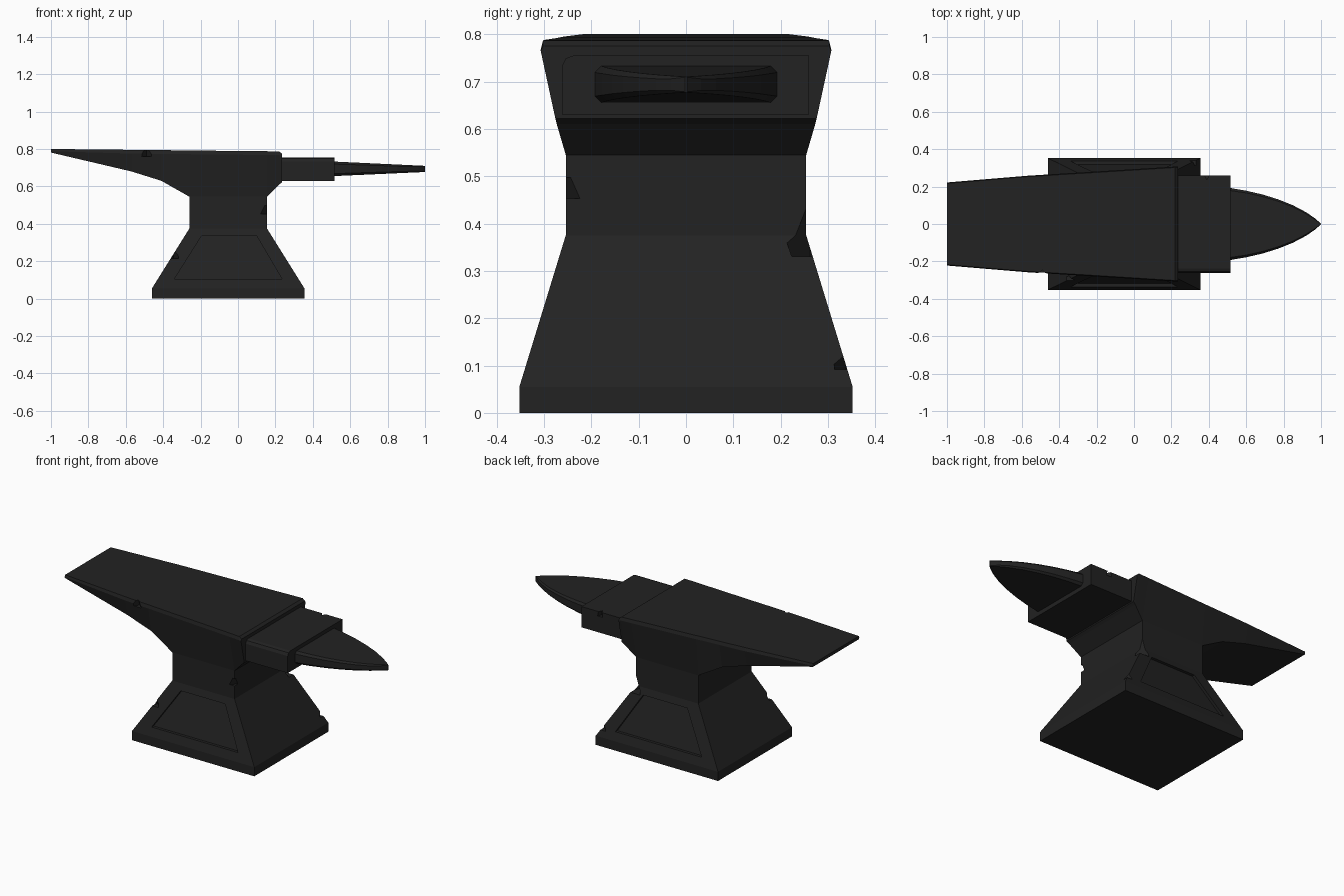
import bpy, bmesh
from mathutils import Vector

if "Cube" in bpy.data.objects:
    bpy.data.objects.remove(bpy.data.objects["Cube"])

iron = bpy.data.materials.new("dark_iron")
iron.diffuse_color = (0.016, 0.016, 0.016, 1)
iron.use_nodes = True
iron.node_tree.nodes["Principled BSDF"].inputs["Base Color"].default_value = iron.diffuse_color


def loft(name, rings):
    """Closed solid through rings of equal point count."""
    bm = bmesh.new()
    vs = [[bm.verts.new(p) for p in r] for r in rings]
    n = len(vs[0])
    for a, b in zip(vs, vs[1:]):
        for i in range(n):
            j = (i + 1) % n
            bm.faces.new((a[i], a[j], b[j], b[i]))
    bm.faces.new(vs[0])
    bm.faces.new(vs[-1])
    bmesh.ops.recalc_face_normals(bm, faces=bm.faces)
    me = bpy.data.meshes.new(name)
    bm.to_mesh(me)
    bm.free()
    ob = bpy.data.objects.new(name, me)
    bpy.context.collection.objects.link(ob)
    me.materials.append(iron)
    return ob


def cut(ob, cutter):
    """Subtract the cutter, apply, and remove it."""
    cutter.hide_render = True
    m = ob.modifiers.new("cut", 'BOOLEAN')
    m.operation = 'DIFFERENCE'
    m.solver = 'EXACT'
    m.object = cutter
    bpy.context.view_layer.objects.active = ob
    bpy.ops.object.modifier_apply(modifier=m.name)
    bpy.data.objects.remove(cutter)


def chip(ob, pos, size):
    """Small faceted nick knocked out of an edge."""
    x, y, z = pos
    a, b, c = size
    bm = bmesh.new()
    bmesh.ops.create_cone(bm, cap_ends=True, segments=4, radius1=1, radius2=0.35, depth=2)
    for v in bm.verts:
        v.co = Vector((x + v.co.x * a, y + v.co.y * b, z + v.co.z * c))
    me = bpy.data.meshes.new("chip_cutter")
    bm.to_mesh(me)
    bm.free()
    c_ob = bpy.data.objects.new("chip_cutter", me)
    bpy.context.collection.objects.link(c_ob)
    cut(ob, c_ob)


def rect(x0, x1, w, z):
    return [(x0, -w, z), (x1, -w, z), (x1, w, z), (x0, w, z)]


# Base and waist
base = loft("base", [rect(-.46, .355, .352, 0), rect(-.46, .355, .352, .055),
                     rect(-.26, .155, .254, .375), rect(-.26, .155, .254, .545)])

# Recessed trapezoid panels on front and back of the base
panel = [(-.34, .105), (.235, .105), (.10, .335), (-.195, .335)]
for s in (-1, 1):
    def ring(off):
        return [(x, s * (.352 - (z - .055) * .306 + off), z) for x, z in panel]
    cut(base, loft("panel_cutter", [ring(.1), ring(-.018)]))

# Face and heel: x, half width, top z, band depth, bottom half width, bottom z
stations = [(-1, .222, .80, .012, .218, .781), (-.57, .258, .7955, .02, .237, .68),
            (-.41, .268, .794, .02, .243, .63), (-.26, .277, .792, .02, .254, .545),
            (.155, .303, .788, .02, .254, .545), (.22, .307, .787, .02, .273, .61),
            (.235, .307, .775, .01, .276, .622)]
body = loft("face_and_heel", [
    [(x, -wb, zb), (x, -w, zt - d), (x, -w + .005, zt),
     (x, w - .005, zt), (x, w, zt - d), (x, wb, zb)]
    for x, w, zt, d, wb, zb in stations])


def octo(x, w, z0, z1, c):
    return [(x, -w + c, z0), (x, w - c, z0), (x, w, z0 + c), (x, w, z1 - c),
            (x, w - c, z1), (x, -w + c, z1), (x, -w, z1 - c), (x, -w, z0 + c)]


# Step block, with the front top edge softened
step = loft("step_block", [[(x, -.262, .63), (x, .26, .63), (x, .26, .755),
                            (x, -.237, .755), (x, -.254, .749), (x, -.262, .732)]
                           for x in (.20, .515)])

# Flat pointed horn
horn = loft("horn", [octo(x, w, .655 + (x - .51) * .045, .733 - (x - .51) * .047, c)
                     for x, w, c in ((.50, .195, .014), (.60, .178, .012), (.69, .157, .011),
                                     (.77, .132, .01), (.85, .100, .009), (.92, .063, .008),
                                     (.965, .032, .006), (1, .002, .001))])

# Battle-worn nicks
chip(base, (.155, -.254, .475), (.035, .03, .022))
chip(base, (.165, .262, .38), (.05, .06, .05))
chip(base, (-.345, -.297, .235), (.035, .03, .02))
chip(base, (.325, .337, .11), (.03, .03, .018))
chip(body, (-.49, -.268, .79), (.035, .035, .03))
chip(step, (.39, .265, .757), (.02, .04, .03))
